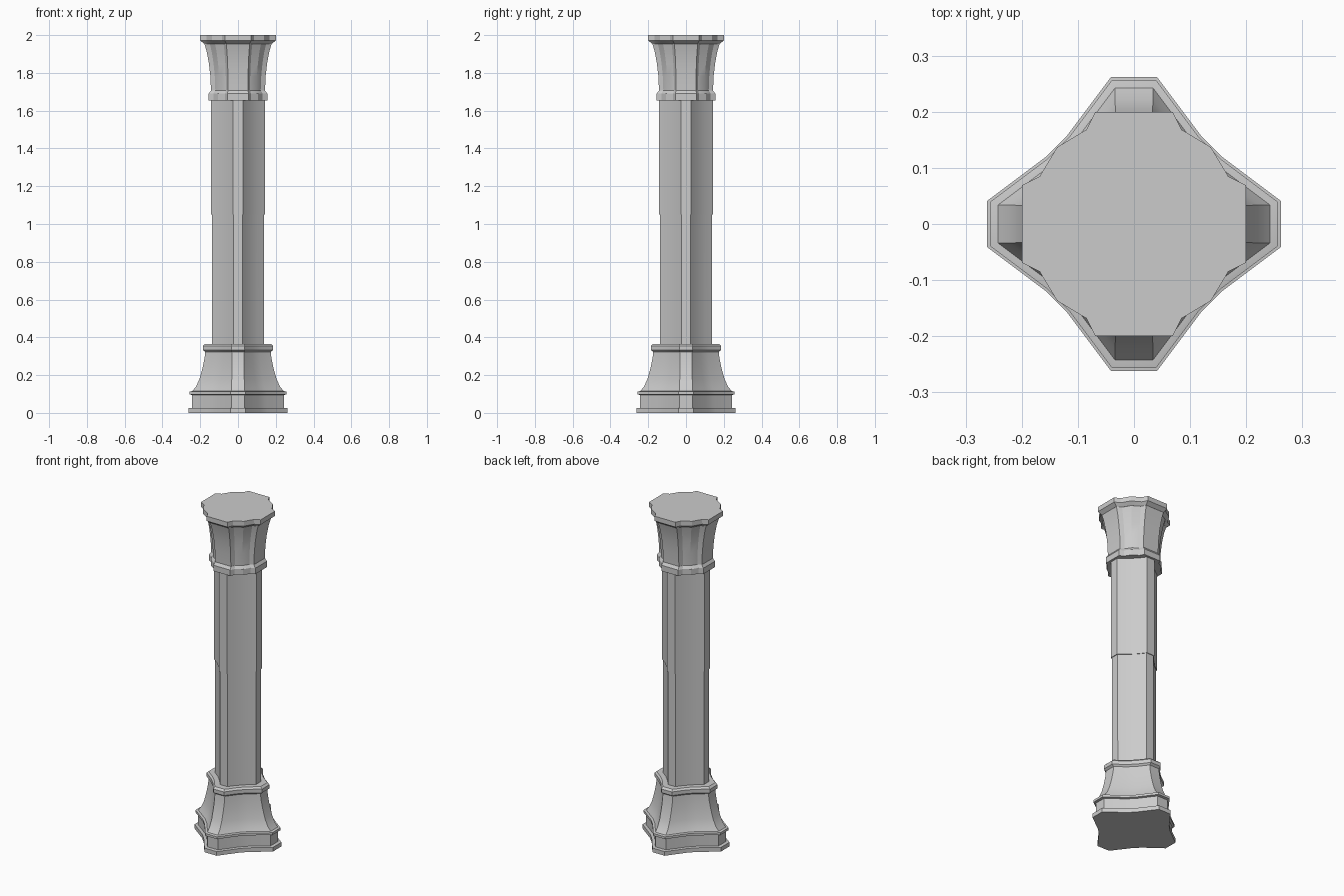
import bpy
import bmesh
from math import radians

cube = bpy.data.objects.get("Cube")
if cube:
    bpy.data.objects.remove(cube, do_unlink=True)

stone = bpy.data.materials.new("grey_stone")
stone.use_nodes = True
colour = (0.6, 0.6, 0.6, 1)
stone.diffuse_color = colour
stone.node_tree.nodes["Principled BSDF"].inputs["Base Color"].default_value = colour


def four_way(quarter):
    """Repeat a quarter outline around the vertical axis."""
    ring = []
    for _ in range(4):
        ring += quarter
        quarter = [(-y, x) for x, y in quarter]
    return ring


def pier_section(r, h):
    """Four narrow flat tips joined by shallow hollow sides."""
    c = 0.036 + 0.46 * r
    d = h + 0.75 * (r - c)
    return four_way([(r, -h), (r, h), (c, d), (d, c)])


def capital_section(r, h):
    """Four broad flat lobes with a stepped point on each diagonal."""
    a, b, m = 0.84 * r, h + 0.08 * r, 0.685 * r
    return four_way([(r, -h), (r, h), (a, b), (m, m), (b, a)])


def loft(name, section, levels):
    """Skin the section through (height, reach, half tip width) levels."""
    bm = bmesh.new()
    rings = [[bm.verts.new((x, y, z)) for x, y in section(r, h)]
             for z, r, h in levels]
    n = len(rings[0])
    for low, high in zip(rings, rings[1:]):
        for i in range(n):
            j = (i + 1) % n
            bm.faces.new((low[i], low[j], high[j], high[i]))
    bm.faces.new(rings[0][::-1])
    bm.faces.new(rings[-1])
    mesh = bpy.data.meshes.new(name)
    bm.to_mesh(mesh)
    bm.free()
    mesh.materials.append(stone)
    obj = bpy.data.objects.new(name, mesh)
    bpy.context.collection.objects.link(obj)
    bpy.ops.object.select_all(action="DESELECT")
    obj.select_set(True)
    bpy.context.view_layer.objects.active = obj
    bpy.ops.object.shade_smooth_by_angle(angle=radians(25))
    return obj


# Base: stepped plinth, flared body and collar
loft("plinth", pier_section, [
    (0, 0.262, 0.041), (0.025, 0.262, 0.041), (0.027, 0.243, 0.035),
    (0.095, 0.243, 0.035), (0.098, 0.257, 0.039), (0.112, 0.257, 0.039),
    (0.115, 0.243, 0.034)])
loft("flared_base", pier_section, [
    (0.114, 0.243, 0.034), (0.14, 0.222, 0.034), (0.18, 0.204, 0.033),
    (0.24, 0.187, 0.033), (0.29, 0.177, 0.033), (0.325, 0.173, 0.033)])
loft("base_collar", pier_section, [
    (0.323, 0.173, 0.033), (0.333, 0.186, 0.035),
    (0.355, 0.186, 0.035), (0.366, 0.174, 0.033)])

# Shaft in two drums, the upper slightly wider
loft("lower_shaft", pier_section, [(0.36, 0.137, 0.025), (1.05, 0.138, 0.025)])
loft("upper_shaft", pier_section, [(1.05, 0.142, 0.026), (1.66, 0.142, 0.026)])

# Capital: neck band, flared bell and top slab
loft("neck_band", capital_section, [
    (1.655, 0.155, 0.056), (1.69, 0.155, 0.056), (1.707, 0.143, 0.053)])
loft("capital_bell", capital_section, [
    (1.705, 0.143, 0.052), (1.78, 0.146, 0.053), (1.85, 0.154, 0.055),
    (1.91, 0.165, 0.058), (1.955, 0.178, 0.062)])
loft("top_slab", capital_section, [
    (1.954, 0.178, 0.062), (1.971, 0.2, 0.069), (2, 0.2, 0.069)])
